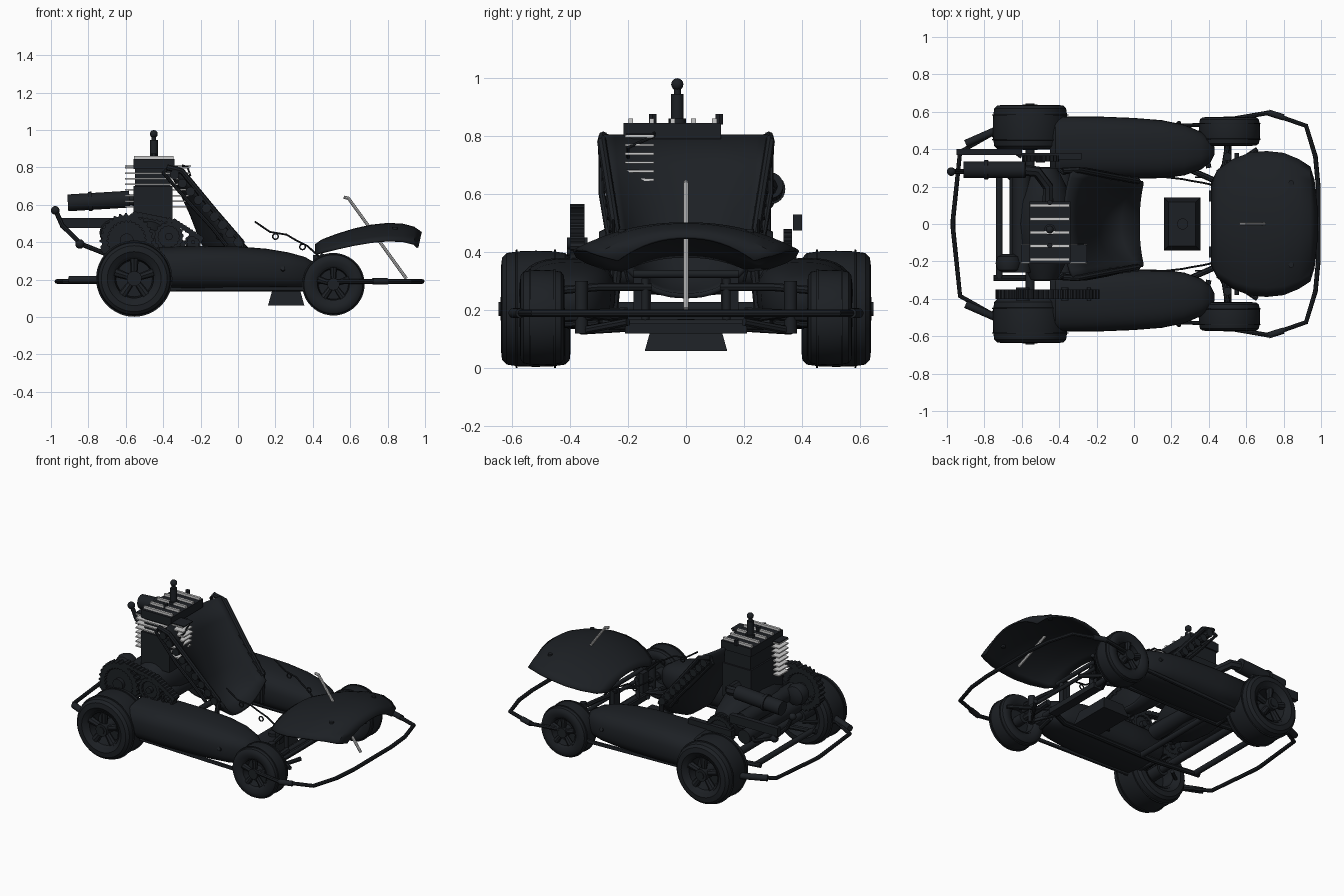
import bpy, bmesh
from math import sin, cos, pi, radians
from mathutils import Vector

if "Cube" in bpy.data.objects:
    bpy.data.objects.remove(bpy.data.objects["Cube"])

DARK = bpy.data.materials.new("dark")
DARK.diffuse_color = (0.012, 0.0145, 0.018, 1)
DARK.use_nodes = True
DARK.node_tree.nodes["Principled BSDF"].inputs["Base Color"].default_value = DARK.diffuse_color

def finish(ob, mat=DARK, angle=35):
    if mat:
        ob.data.materials.append(mat)
    bpy.ops.object.select_all(action='DESELECT')
    ob.select_set(True)
    bpy.context.view_layer.objects.active = ob
    bpy.ops.object.shade_smooth_by_angle(angle=radians(angle))
    return ob

def mesh(name, verts, faces, mat=DARK):
    me = bpy.data.meshes.new(name)
    me.from_pydata([tuple(v) for v in verts], [], faces)
    bm = bmesh.new()
    bm.from_mesh(me)
    bmesh.ops.recalc_face_normals(bm, faces=bm.faces)
    bm.to_mesh(me)
    bm.free()
    ob = bpy.data.objects.new(name, me)
    bpy.context.collection.objects.link(ob)
    return finish(ob, mat)

def loft(name, rings, mat=DARK, caps=True, loop=False):
    n, m = len(rings[0]), len(rings)
    faces = [(i % m * n + j, i % m * n + (j + 1) % n, (i + 1) % m * n + (j + 1) % n, (i + 1) % m * n + j)
             for i in range(m if loop else m - 1) for j in range(n)]
    if caps and not loop:
        faces += [tuple(range(n)), tuple(range((m - 1) * n, m * n))]
    return mesh(name, [v for r in rings for v in r], faces, mat)

def lathe(name, prof, c, n=36, mat=DARK, loop=False):
    # profile of (radius, y) turned about the y axis
    return loft(name, [[(c[0] + r * cos(2 * pi * k / n), c[1] + y, c[2] + r * sin(2 * pi * k / n))
                        for k in range(n)] for r, y in prof], mat, loop=loop)

def rod(name, a, b, r, r2=None, n=16, mat=DARK):
    a, b = Vector(a), Vector(b)
    q = (b - a).to_track_quat('Z', 'Y')
    return loft(name, [[p + q @ Vector((s * cos(2 * pi * k / n), s * sin(2 * pi * k / n), 0)) for k in range(n)]
                       for p, s in ((a, r), (b, r if r2 is None else r2))], mat)

def tube(name, pts, r, mat=DARK, cyclic=False):
    cu = bpy.data.curves.new(name, 'CURVE')
    cu.dimensions = '3D'
    cu.bevel_depth, cu.bevel_resolution, cu.use_fill_caps = r, 2, True
    sp = cu.splines.new('POLY')
    sp.points.add(len(pts) - 1)
    for p, co in zip(sp.points, pts):
        p.co = (*co, 1)
    sp.use_cyclic_u = cyclic
    ob = bpy.data.objects.new(name, cu)
    bpy.context.collection.objects.link(ob)
    bpy.ops.object.select_all(action='DESELECT')
    ob.select_set(True)
    bpy.context.view_layer.objects.active = ob
    bpy.ops.object.convert(target='MESH')
    return finish(bpy.context.object, mat)

def box(name, x, y, z, mat=DARK, flare=0):
    r = [[(x[0] - f, y[0] - f, h), (x[1] + f, y[0] - f, h), (x[1] + f, y[1] + f, h), (x[0] - f, y[1] + f, h)]
         for h, f in ((z[0], flare), (z[1], 0))]
    return loft(name, r, mat)

def ball(name, c, r):
    return lathe(name, [(r * sin(pi * (k + .1) / 10.2), -r * cos(pi * (k + .1) / 10.2)) for k in range(11)], c, 20)

def gear(name, c, r, w, teeth):
    n = teeth * 4
    rr = [r if k % 4 < 2 else r * .92 for k in range(n)]
    ring = lambda s, y: [(c[0] + s * rr[k] * cos(2 * pi * k / n), c[1] + y, c[2] + s * rr[k] * sin(2 * pi * k / n))
                         for k in range(n)]
    loft(name, [ring(1, -w / 2), ring(1, w / 2), ring(.72, w / 2), ring(.72, -w / 2)], loop=True)
    lathe(name + "_web", [(r * .75, -w / 5), (r * .75, w / 5)], c)
    lathe(name + "_hub", [(r * .25, -w * .7), (r * .25, w * .7)], c)

# wheels
def wheel(name, x, y, z, r, w, s):
    c = (x, s * y, z)
    half = [(.57, .84), (.72, 1), (.88, .97), (.96, .84), (.99, .5)]
    prof = [(r * a, -w * b) for a, b in half] + [(r, 0)] + [(r * a, w * b) for a, b in reversed(half)]
    lathe(name + "_tyre", prof, c, 48, loop=True)
    lathe(name + "_rim", [(r * .59, -w * .9), (r * .59, w * .9), (r * .52, w * .8), (r * .48, 0), (r * .52, -w * .8)], c, loop=True)
    lathe(name + "_disc", [(r * .5, -.012), (r * .5, .012)], c)
    lathe(name + "_hub", [(r * .2, -w * 1.02), (r * .2, w * 1.02)], c, 20)
    for k in range(5):
        a = 2 * pi * k / 5 + pi / 2
        o = Vector((x, s * (y + w * .72), z))
        d = Vector((cos(a), 0, sin(a)))
        rod(name + "_spoke", o + d * r * .15, o + d * r * .54, r * .09, r * .12, 8)
    for t in (-.55, .55):
        lathe(name + "_tread_band", [(r * .97, w * t - .004), (r * 1.02, w * t - .003), (r * 1.02, w * t + .003),
                                     (r * .97, w * t + .004)], c, 48, loop=True)

for s in (-1, 1):
    wheel("rear_wheel", -.555, .517, .205, .2, .12, s)
    wheel("front_wheel", .51, .495, .175, .164, .077, s)

# side pods: x, centre y, half width, bottom, top
pod = [(-.45, .41, .15, .17, .35), (-.42, .41, .165, .145, .375), (-.2, .41, .165, .14, .38), (.0, .405, .162, .138, .377),
       (.15, .40, .155, .14, .365), (.27, .395, .135, .142, .345), (.36, .392, .1, .148, .32), (.41, .392, .06, .17, .29),
       (.43, .392, .02, .21, .25)]
sgn = lambda v, p: abs(v) ** p * (1 if v > 0 else -1)
for s in (-1, 1):
    loft("side_pod", [[(x, s * (cy + w * sgn(cos(2 * pi * k / 32), .75)),
                        (b + t) / 2 + (t - b) / 2 * sgn(sin(2 * pi * k / 32), .75)) for k in range(32)]
                      for x, cy, w, b, t in pod])
    rod("pod_bolt", (.24, s * .5, .24), (.24, s * .545, .26), .012)
    # frame rails and pod bars
    tube("frame_rail", [(-.75, s * .29, .19), (-.4, s * .29, .16), (.3, s * .29, .16), (.46, s * .22, .16)], .016)
    tube("side_bar", [(-.4, s * .3, .15), (-.38, s * .5, .15), (.36, s * .53, .15), (.4, s * .3, .16)], .014)
    # front suspension and steering
    tube("stub_axle", [(.5, s * .2, .19), (.5, s * .5, .175)], .02)
    rod("king_pin", (.5, s * .36, .12), (.5, s * .36, .30), .022)
    tube("upper_arm", [(.45, s * .12, .28), (.48, s * .3, .28), (.5, s * .42, .27)], .014)
    tube("lower_arm", [(.42, s * .2, .14), (.5, s * .36, .13), (.6, s * .2, .16)], .014)
    tube("front_arm", [(.46, s * .22, .17), (.6, s * .36, .19), (.66, s * .4, .19)], .013)
    rod("pedal_post", (.45, s * .14, .14), (.45, s * .14, .31), .014)
    box("pedal", (.40, .43), (s * .15 - .03, s * .15 + .03), (.2, .33))
    rod("nose_bolt", (.84, s * .22, .45), (.84, s * .22, .48), .014)
    # seat frame
    tube("seat_frame", [(-.38, s * .285, .8), (-.3, s * .29, .78), (-.12, s * .255, .56), (.02, s * .23, .4), (.0, s * .25, .2)], .016)
    tube("seat_stay", [(-.37, s * .27, .8), (-.4, s * .29, .77), (-.25, s * .29, .6), (-.14, s * .27, .48), (-.06, s * .25, .38)], .011)
    for k in range(9):
        u = k / 8
        p = Vector((-.34 + .34 * u, s * (.285 - .05 * u), .76 - .36 * u))
        rod("seat_edge_link", p + Vector((0, -.018, 0)), p + Vector((0, .018, 0)), .025, n=10)
    # small cable guides over the pods
    tube("cable", [(.09, s * .25, .51), (.17, s * .25, .455), (.26, s * .24, .44), (.31, s * .23, .41), (.37, s * .22, .38), (.46, s * .2, .3)], .005)
    for x, z in ((.2, .43), (.345, .375), (-.1, .43)):
        tube("cable_ring", [(x + .015 * cos(k * pi / 6), s * .25, z + .015 * sin(k * pi / 6)) for k in range(12)], .004, cyclic=True)

for x, z in ((-.72, .19), (-.3, .16), (.46, .15)):
    rod("cross_member", (x, -.29, z), (x, .29, z), .018)
rod("tie_rod", (.55, -.38, .19), (.55, .38, .19), .012)
box("front_plate", (.43, .49), (-.21, .21), (.12, .155))
rod("pedal_bar", (.45, -.18, .325), (.45, .18, .325), .014)
rod("rear_axle", (-.555, -.645, .205), (-.555, .645, .205), .024)

# bumpers
def bumper(name, half, z):
    tube(name, [(x, -y, z) for x, y in reversed(half)] + [(x, y, z) for x, y in half], .0125)
bumper("front_bumper", [(.985, .05), (.985, .2), (.97, .36), (.92, .525), (.72, .595), (.46, .55), (.36, .5)], .19)
bumper("rear_bumper", [(-.968, .02), (-.93, .385), (-.76, .48), (-.6, .36)], .19)
for s in (-1, 1):
    rod("bumper_sleeve", (-.9, s * .43, .2), (-.74, s * .5, .2), .02)
    rod("bumper_joint", (.8, s * .57, .19), (.72, s * .595, .19), .017)

# nose fairing: x, half width, centre z, edge z
nose = [(.415, .22, .385, .335), (.45, .29, .41, .345), (.53, .345, .44, .365), (.62, .38, .468, .385), (.71, .388, .488, .4),
        (.8, .378, .498, .408), (.88, .345, .494, .405), (.94, .305, .478, .39), (.98, .235, .45, .37)]
N = 16
ts = [2 * j / N - 1 for j in range(N + 1)]
verts = [(x - (.02 * t * t if x > .95 else 0), w * t, c - (c - e) * abs(t) ** 2.2) for x, w, c, e in nose for t in ts]
quads = lambda m: [(i * (N + 1) + j, i * (N + 1) + j + 1, (i + 1) * (N + 1) + j + 1, (i + 1) * (N + 1) + j)
                   for i in range(m - 1) for j in range(N)]
def shell(ob, t):
    md = ob.modifiers.new("thickness", 'SOLIDIFY')
    md.thickness, md.offset = t, 0
shell(mesh("nose_fairing", verts, quads(len(nose))), .01)

# steering column
tube("steering_column", [(.565, 0, .64), (.59, 0, .635), (.9, 0, .205)], .009, mat=None)

# seat: centre x, z and edge x, z, half width
seat = [(-.37, .8, -.33, .8, .285), (-.31, .68, -.24, .7, .275), (-.25, .55, -.15, .59, .26), (-.2, .42, -.07, .5, .245),
        (-.15, .32, -.02, .44, .235), (-.07, .26, .02, .4, .228), (.03, .25, .05, .37, .222)]
sv = [(cx + (ex - cx) * abs(t) ** 2.5, w * t, cz + (ez - cz) * abs(t) ** 2.5) for cx, cz, ex, ez, w in seat for t in ts]
shell(mesh("seat", sv, quads(len(seat))), .018)

# fuel tank
box("fuel_tank", (.185, .33), (-.117, .117), (.06, .15), flare=.025)
rod("tank_cap", (.26, 0, .14), (.26, 0, .17), .03)

# engine
box("engine_block", (-.56, -.35), (-.215, .12), (.48, .70))
box("cylinder", (-.55, -.36), (-.19, .11), (.69, .80))
box("cylinder_head", (-.56, -.34), (-.215, .12), (.79, .845))
for k in range(8):
    box("cooling_fin", (-.605, -.25 - .005 * abs(k - 5)), (-.21, -.11), (.585 + k * .03, .593 + k * .03), None)
box("fin_cover", (-.605, -.25), (-.205, -.112), (.804, .81))
for k in range(5):
    y = -.19 + k * .072
    box("head_rib", (-.555, -.345), (y - .008, y + .008), (.84, .86), None)
for y in (-.115, .115):
    rod("head_nut", (-.45, y, .84), (-.45, y, .875), .015, n=6)
for z0, z1, r in ((.84, .86, .03), (.86, .945, .021), (.945, .97, .012)):
    rod("spark_plug", (-.45, -.03, z0), (-.45, -.03, z1), r)
ball("plug_tip", (-.45, -.03, .978), .021)
lathe("crankcase", [(.07, -.3), (.11, -.22), (.145, -.12), (.155, 0), (.145, .12), (.11, .22), (.07, .3)], (-.48, 0, .4))
for x, z, r in ((-.6, .44, .05), (-.62, .34, .045), (-.38, .33, .05)):
    rod("engine_drum", (x, -.26, z), (x, .28, z), r)
lathe("air_filter", [(.03, -.05), (.06, -.035), (.07, 0), (.06, .035), (.03, .05)], (-.67, -.21, .45))
tube("fin_guard", [(-.3, -.11, .81), (-.27, -.11, .8), (-.255, -.2, .76), (-.32, -.2, .7)], .006)

# drive gears and chain
gear("big_sprocket", (-.595, -.375, .41), .145, .05, 28)
gear("small_sprocket", (-.37, -.375, .43), .08, .05, 16)
gear("drive_gear", (-.24, -.375, .4), .045, .05, 10)
for a, b in (((-.55, .55), (-.34, .51)), ((-.34, .51), (-.2, .42)), ((-.72, .36), (-.25, .355))):
    for k in range(9):
        u = k / 8
        x, z = a[0] + (b[0] - a[0]) * u, a[1] + (b[1] - a[1]) * u
        rod("chain_link", (x, -.4, z), (x, -.35, z), .016, n=8)
gear("brake_disc", (-.5, .35, .38), .1, .03, 24)
box("brake_caliper", (-.6, -.28), (.345, .38), (.37, .41))

# exhaust and levers
rod("muffler", (-.91, .29, .61), (-.58, .29, .63), .045, n=24)
rod("muffler_band", (-.8, .29, .617), (-.78, .29, .618), .052, n=24)
tube("exhaust_pipe", [(-.62, .29, .63), (-.52, .28, .62), (-.46, .2, .58), (-.46, .1, .58)], .03)
box("side_beam", (-.95, -.6), (.368, .4), (.475, .53))
tube("lever", [(-.975, .28, .57), (-.94, .28, .49), (-.84, .28, .39), (-.7, .28, .335), (-.58, .18, .33)], .013)
ball("lever_knob", (-.977, .28, .57), .023)
ball("lever_joint", (-.845, .28, .39), .025)
